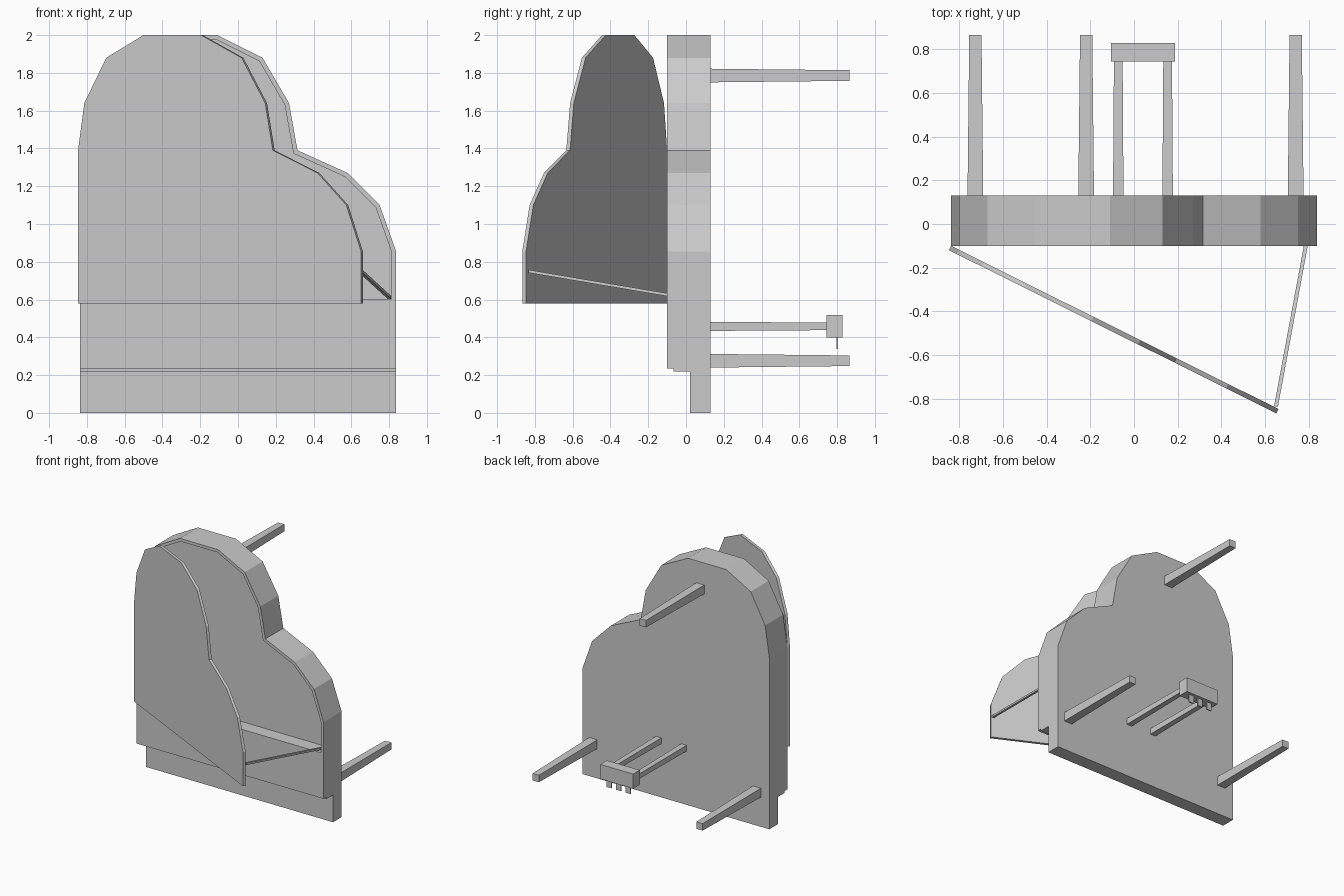
import bpy, bmesh, math
from mathutils import Vector, Matrix

if "Cube" in bpy.data.objects:
    bpy.data.objects.remove(bpy.data.objects["Cube"])

HINGE_X, FRONT, BACK = -0.837, -0.10, 0.13

# Curved part of the grand piano outline (x, z), left to right
CURVE = [(-0.837, 1.39), (-0.80, 1.64), (-0.67, 1.88), (-0.45, 2.0), (-0.11, 2.0),
         (0.13, 1.88), (0.27, 1.64), (0.315, 1.39), (0.58, 1.27), (0.75, 1.10), (0.837, 0.855)]


def outline(bottom):
    return [(-0.837, bottom)] + CURVE + [(0.837, bottom)]


def finish(name, bm):
    bmesh.ops.recalc_face_normals(bm, faces=bm.faces[:])
    mesh = bpy.data.meshes.new(name)
    bm.to_mesh(mesh)
    bm.free()
    ob = bpy.data.objects.new(name, mesh)
    bpy.context.collection.objects.link(ob)
    return ob


def prism(points, shift):
    """Extrude a flat loop of 3D points along a vector."""
    bm = bmesh.new()
    face = bm.faces.new([bm.verts.new(p) for p in points])
    ext = bmesh.ops.extrude_face_region(bm, geom=[face], use_keep_orig=True)
    moved = [g for g in ext["geom"] if isinstance(g, bmesh.types.BMVert)]
    bmesh.ops.translate(bm, verts=moved, vec=shift)
    bmesh.ops.recalc_face_normals(bm, faces=bm.faces[:])
    return bm


def box(name, x0, x1, y0, y1, z0, z1, taper=1.0):
    """Box whose +y end is scaled by taper."""
    bm = bmesh.new()
    bmesh.ops.create_cube(bm, size=1)
    cx, cz = (x0 + x1) / 2, (z0 + z1) / 2
    for v in bm.verts:
        s = taper if v.co.y > 0 else 1.0
        v.co = (cx + v.co.x * (x1 - x0) * s,
                y1 if v.co.y > 0 else y0,
                cz + v.co.z * (z1 - z0) * s)
    return finish(name, bm)


# Case with a recessed soundboard behind a thin rim
bm = prism([(x, FRONT, z) for x, z in outline(0.235)], (0, BACK - FRONT, 0))
bmesh.ops.bisect_plane(bm, geom=bm.verts[:] + bm.edges[:] + bm.faces[:],
                       plane_co=(0, 0, 0.578), plane_no=(0, 0, 1))
top = [f for f in bm.faces if f.normal.y < -0.9 and f.calc_center_median().z > 0.7]
bmesh.ops.inset_individual(bm, faces=top, thickness=0.024, use_even_offset=True)
well = bmesh.ops.extrude_discrete_faces(bm, faces=top)["faces"]
bmesh.ops.translate(bm, verts=list({v for f in well for v in f.verts}), vec=(0, 0.11, 0))
finish("case", bm)

# Stepped key bed at the keyboard end
steps = [(0.02, 0), (BACK, 0), (BACK, 0.235), (-0.065, 0.235), (-0.065, 0.22), (0.02, 0.22)]
finish("key_bed", prism([(-0.837, y, z) for y, z in steps], (1.674, 0, 0)))

# Lid swung open about its straight edge
bm = prism([(x - HINGE_X, 0, z) for x, z in outline(0.58)], (0, -0.022, 0))
swing = Matrix.Translation((HINGE_X, FRONT, 0)) @ Matrix.Rotation(math.radians(-26.5), 4, 'Z')
bm.transform(swing)
finish("lid", bm)

# Prop stick holding the lid
a, b = Vector((0.801, -0.02, 0.612)), Vector((0.65, -0.835, 0.75))
bm = bmesh.new()
bmesh.ops.create_cube(bm, size=1)
for v in bm.verts:
    end = b if v.co.y < 0 else a
    v.co = end + Vector((v.co.x * 0.018, 0, v.co.z * 0.016))
finish("lid_prop", bm)

# Three tapered legs
for name, x, z in (("left_leg", -0.726, 0.276), ("right_leg", 0.74, 0.276), ("tail_leg", -0.219, 1.786)):
    box(name, x - 0.036, x + 0.036, BACK, 0.865, z - 0.036, z + 0.036, 0.78)

# Pedal lyre: two posts, a box and three pedals
LYRE_X = 0.041
for side, name in ((-1, "left_lyre_post"), (1, "right_lyre_post")):
    x = LYRE_X + side * 0.113
    box(name, x - 0.024, x + 0.024, BACK, 0.745, 0.434, 0.482, 0.83)
box("pedal_box", LYRE_X - 0.147, LYRE_X + 0.147, 0.743, 0.828, 0.40, 0.518)
for i in (-1, 0, 1):
    x = LYRE_X + i * 0.085
    box("pedal", x - 0.023, x + 0.023, 0.797, 0.806, 0.338, 0.40)
